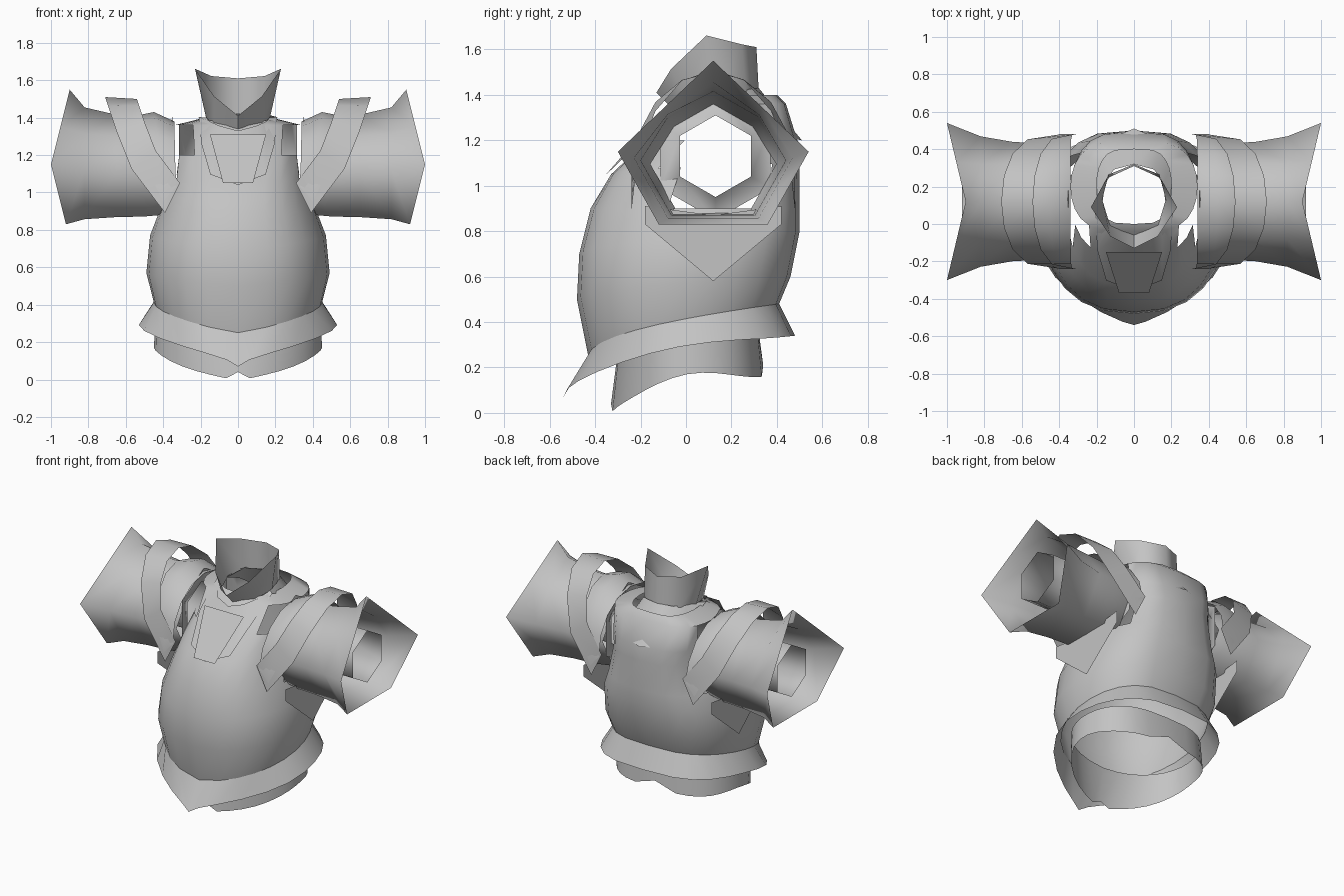
import bpy
import bmesh
import math

cube = bpy.data.objects.get("Cube")
if cube:
    bpy.data.objects.remove(cube, do_unlink=True)

steel = bpy.data.materials.new("steel_grey")
steel.use_nodes = True
grey = (0.55, 0.55, 0.55, 1)
steel.diffuse_color = grey
steel.node_tree.nodes["Principled BSDF"].inputs["Base Color"].default_value = grey


def loft(name, rows, closed=True, keep=None, crease=70):
    """Skin rows of equal point counts, dropping faces whose centre fails keep."""
    bm = bmesh.new()
    grid = [[bm.verts.new(point) for point in row] for row in rows]
    count = len(grid[0])
    for low, high in zip(grid, grid[1:]):
        for i in range(count if closed else count - 1):
            j = (i + 1) % count
            face = bm.faces.new((low[i], low[j], high[j], high[i]))
            if keep and not keep(face.calc_center_median()):
                bm.faces.remove(face)
    loose = [vert for vert in bm.verts if not vert.link_faces]
    bmesh.ops.delete(bm, geom=loose, context='VERTS')
    bmesh.ops.recalc_face_normals(bm, faces=bm.faces[:])
    mesh = bpy.data.meshes.new(name)
    bm.to_mesh(mesh)
    bm.free()
    mesh.materials.append(steel)
    obj = bpy.data.objects.new(name, mesh)
    bpy.context.collection.objects.link(obj)
    bpy.ops.object.select_all(action='DESELECT')
    obj.select_set(True)
    bpy.context.view_layer.objects.active = obj
    bpy.ops.object.shade_smooth_by_angle(angle=math.radians(crease))


def body_ring(front_z, back_z, width, front_y, back_y,
              front_power=0.8, back_power=0.65, lift=0, count=24):
    """Section around the body: tilted front to back, with sides raised by lift.
    A power above one points that end, a power below one squares it."""
    ring = []
    for i in range(count):
        angle = math.tau * i / count
        s, c = math.sin(angle), math.cos(angle)
        power = front_power if c > 0 else back_power
        x = math.copysign(width * abs(s) ** power, s)
        y = (front_y + back_y + c * (front_y - back_y)) / 2
        z = front_z + (back_z - front_z) * math.sin(angle / 2) + lift * s ** 4
        ring.append((x, y, z))
    return ring


def outside_armhole(centre):
    in_height = 0.9 < centre.z < 1.35
    return not (abs(centre.x) > 0.22 and abs(centre.y - 0.13) < 0.2 and in_height)


# Breastplate and backplate in one shell with open armholes
hem = body_ring(0.25, 0.48, 0.45, -0.43, 0.41)
loft("breastplate", [
    hem,
    body_ring(0.5, 0.6, 0.49, -0.48, 0.46),
    body_ring(0.7, 0.8, 0.47, -0.47, 0.5),
    body_ring(0.9, 0.9, 0.42, -0.42, 0.5),
    body_ring(1.05, 1.1, 0.36, -0.33, 0.5, 0.65),
    body_ring(1.2, 1.2, 0.34, -0.17, 0.49, 0.55, 0.55),
    body_ring(1.36, 1.36, 0.34, -0.04, 0.44, 0.5, 0.5),
    body_ring(1.38, 1.4, 0.2, 0, 0.4, 0.5, 0.5),
], keep=outside_armhole)

# Flared belt with a pointed front
loft("belt", [hem, body_ring(0.07, 0.34, 0.53, -0.54, 0.48, front_power=1.6, lift=0.03)])

# Hip skirt, notched at the front and back
skirt_hem = body_ring(-0.01, 0.16, 0.45, -0.33, 0.34, 1.2, lift=0.06, count=32)
for i in (0, len(skirt_hem) // 2):
    x, y, z = skirt_hem[i]
    skirt_hem[i] = (x, y, z + 0.05)
loft("hip_skirt", [body_ring(0.27, 0.36, 0.44, -0.3, 0.32, count=32), skirt_hem])

# Squared gorget around the base of the neck
loft("gorget", [
    body_ring(1.04, 1.2, 0.21, -0.36, 0.51, 0.5, 0.5, lift=0.25, count=12),
    body_ring(1.33, 1.43, 0.17, -0.11, 0.32, count=12),
], crease=40)

# Raised bib plate on the front of the gorget
loft("bib_plate", [
    [(side * 0.15, -0.15, 1.31) for side in (-1, 0, 1)],
    [(side * 0.08, -0.37, 1.05) for side in (-1, 0, 1)],
], closed=False)

# Neck collar with winged sides and a V front
loft("collar", [
    body_ring(1.34, 1.42, 0.17, -0.06, 0.32, count=8),
    body_ring(1.41, 1.61, 0.23, -0.13, 0.31, 1.7, 1.4, lift=0.11, count=8),
], crease=50)

# Half of the sleeve section: offsets from the arm axis, from the top to the bottom
SLEEVE_HALF = [(0, 0.4), (0.21, 0.2), (0.42, 0), (0.24, -0.32)]
ARM_Y = 0.12


def sleeve_ring(x, scale, flare=0, bulge=1):
    """Scaled sleeve section; flare sweeps its top and bottom back from the side
    points, and bulge rounds it over the shoulder."""
    axis_z = 1.15 - 0.16 * (1 - scale)
    top, shoulder, *lower = SLEEVE_HALF
    half = [top, (shoulder[0] * bulge, shoulder[1] * bulge)] + lower
    section = half + [(-y, z) for y, z in half[:0:-1]]
    return [(x - flare * abs(z), ARM_Y + scale * y, axis_z + scale * z) for y, z in section]


def strap_edge(foot_x, foot_z, top_x, top_z, steps=8):
    """Arch over the arm from the front foot to the back foot."""
    edge = []
    for i in range(steps + 1):
        angle = math.pi * i / steps
        rise = max(math.sin(angle), 0)
        edge.append((foot_x + (top_x - foot_x) * rise ** 0.6,
                     ARM_Y - 0.36 * math.cos(angle),
                     foot_z + (top_z - foot_z) * rise))
    return edge


def lining_ring(x, radius=0.18, sides=6):
    """Section of the narrow tube inside the sleeve."""
    angles = [math.tau * i / sides for i in range(sides)]
    return [(x, 0.13 + radius * math.sin(a), 1.13 + radius * math.cos(a)) for a in angles]


def gusset_edge(x, middle_z, slope):
    """Edge of the armpit plate, rising from the middle to both ends."""
    return [(x, ARM_Y + 0.3 * t, middle_z + slope * abs(t)) for t in (-1, -0.6, 0, 0.6, 1)]


# Arm parts: name, rows, and whether the rows close into rings
arm_parts = [
    ("sleeve", [sleeve_ring(1, 1, flare=0.25), sleeve_ring(0.82, 0.83, bulge=1.15),
                sleeve_ring(0.65, 0.76, bulge=1.25), sleeve_ring(0.5, 0.74, bulge=1.25),
                sleeve_ring(0.36, 0.66, bulge=1.25)], True),
    ("sleeve_lining", [lining_ring(0.35, radius=0.28), lining_ring(0.37),
                       lining_ring(0.9)], True),
    ("armpit_gusset", [gusset_edge(0.49, 0.87, 0.04), gusset_edge(0.49, 0.58, 0.25)], False),
    ("outer_shoulder_strap", [strap_edge(0.39, 0.89, 0.71, 1.51),
                              strap_edge(0.31, 1.05, 0.54, 1.5)], False),
    ("inner_shoulder_strap", [strap_edge(0.4, 0.95, 0.55, 1.41),
                              strap_edge(0.36, 1, 0.45, 1.43),
                              strap_edge(0.33, 1.03, 0.34, 1.38)], False),
]
for label, side in (("left", 1), ("right", -1)):
    for part, rows, closed in arm_parts:
        mirrored = [[(side * x, y, z) for x, y, z in row] for row in rows]
        loft(label + "_" + part, mirrored, closed, crease=120)
